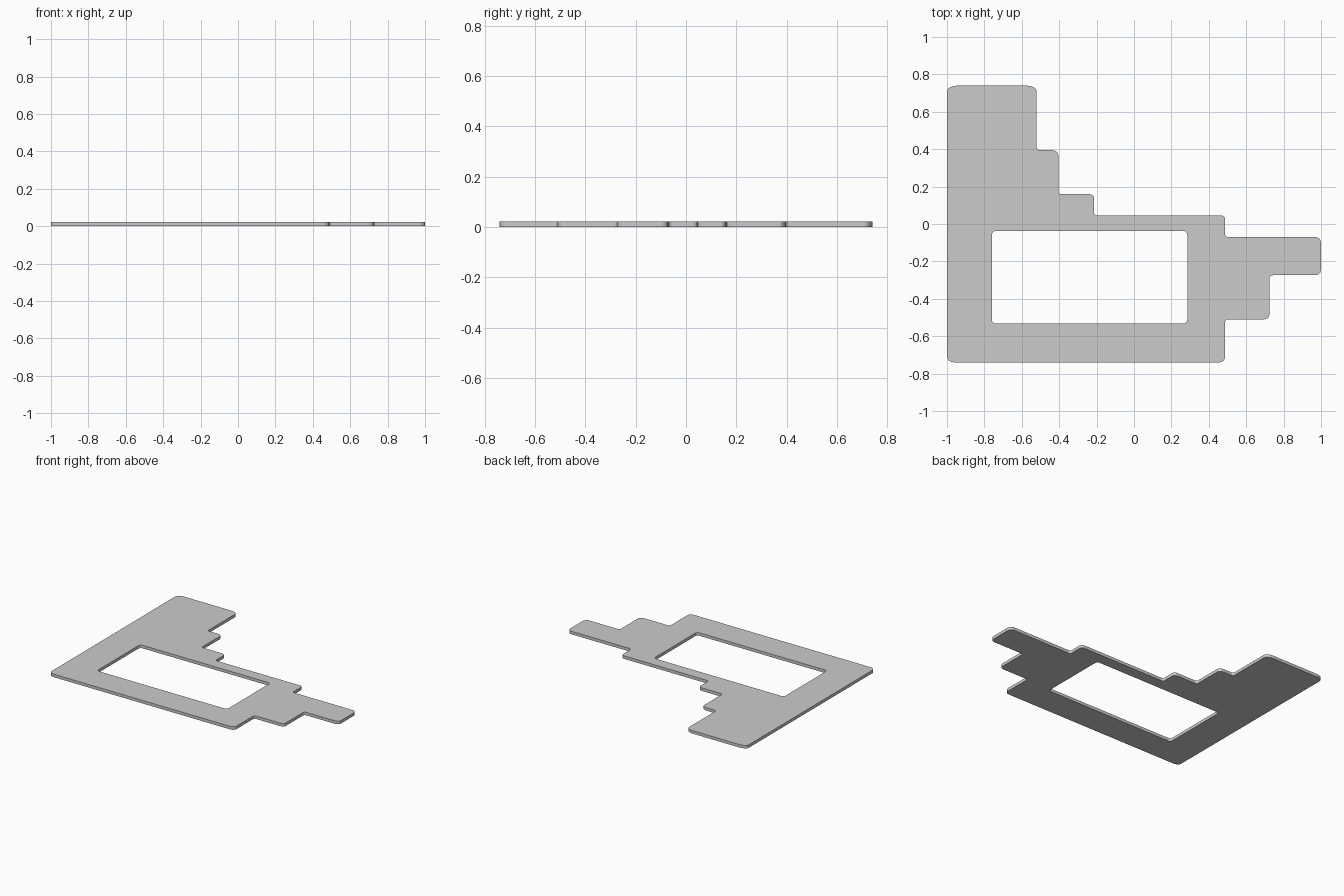
import bpy, bmesh
from math import sin, cos, pi
from mathutils import Vector

if "Cube" in bpy.data.objects:
    bpy.data.objects.remove(bpy.data.objects["Cube"])

THICKNESS = 0.022
STEPS = 4

# Plate outline: corner x, y, rounding along x, rounding along y
outline = [
    (-1, 0.74, 0.055, 0.03), (-0.52, 0.74, 0.055, 0.03),
    (-0.52, 0.395, 0.015, 0.012), (-0.405, 0.395, 0.035, 0.025),
    (-0.405, 0.16, 0.015, 0.012), (-0.213, 0.16, 0.03, 0.02),
    (-0.213, 0.045, 0.015, 0.012), (0.487, 0.045, 0.018, 0.018),
    (0.487, -0.07, 0.02, 0.015), (1, -0.07, 0.03, 0.03),
    (1, -0.274, 0.03, 0.03), (0.724, -0.274, 0.018, 0.015),
    (0.724, -0.51, 0.03, 0.025), (0.487, -0.51, 0.015, 0.015),
    (0.487, -0.74, 0.03, 0.03), (-1, -0.74, 0.04, 0.03),
]
# Rectangular window
window = [(x, y, 0.022, 0.022) for x, y in
          [(-0.76, -0.037), (0.285, -0.037), (0.285, -0.533), (-0.76, -0.533)]]


def rounded(corners):
    """Replace each corner of a right-angled polygon with an elliptical arc."""
    pts = []
    for i, (x, y, rx, ry) in enumerate(corners):
        c = Vector((x, y, 0))
        ends = []
        for j in (i - 1, (i + 1) % len(corners)):
            d = (Vector((corners[j][0], corners[j][1], 0)) - c).normalized()
            ends.append(Vector((d.x * rx, d.y * ry, 0)))
        for k in range(STEPS + 1):
            t = k / STEPS * pi / 2
            pts.append(c + ends[0] * (1 - sin(t)) + ends[1] * (1 - cos(t)))
    return pts


bm = bmesh.new()
edges = []
for loop in (outline, window):
    verts = [bm.verts.new(p) for p in rounded(loop)]
    edges += [bm.edges.new((verts[i - 1], verts[i])) for i in range(len(verts))]

# Fill the outline around the window, then give it thickness
bmesh.ops.triangle_fill(bm, use_beauty=True, use_dissolve=False, edges=edges)
ext = bmesh.ops.extrude_face_region(bm, geom=bm.faces[:], use_keep_orig=True)
bmesh.ops.translate(bm, vec=(0, 0, THICKNESS),
                    verts=[g for g in ext["geom"] if isinstance(g, bmesh.types.BMVert)])
bmesh.ops.recalc_face_normals(bm, faces=bm.faces[:])

mesh = bpy.data.meshes.new("stepped_plate")
bm.to_mesh(mesh)
bm.free()
plate = bpy.data.objects.new("stepped_plate", mesh)
bpy.context.collection.objects.link(plate)
